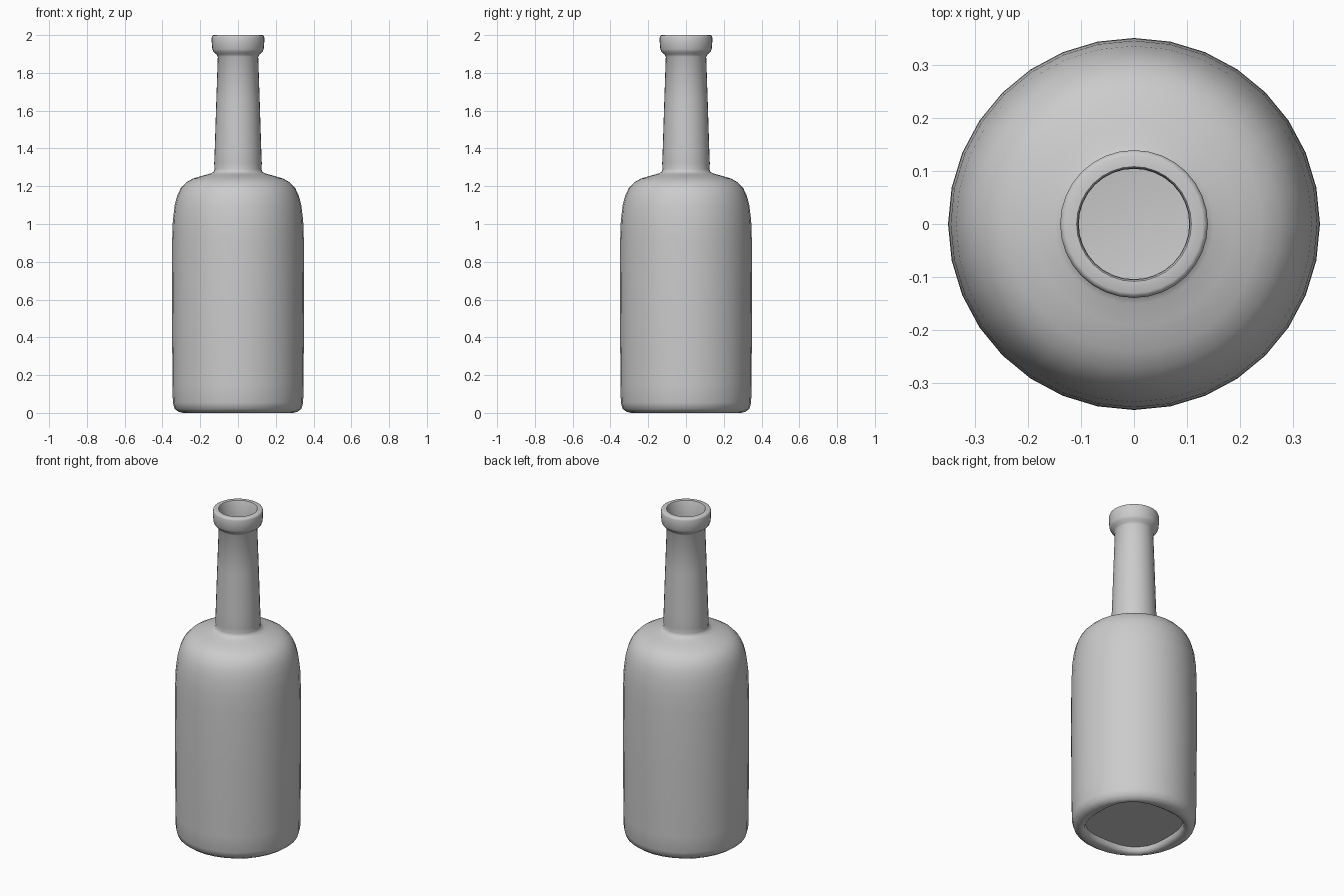
import bpy, bmesh, math

SEG = 32

# Each ring: (radius, height, squareness 0..1)
outer = [
    # recessed base
    (0.245, 0.035, 1), (0.25, 0.012, 1), (0.265, 0.003, 0.8), (0.29, 0.0, 0.4), (0.315, 0.006, 0),
    (0.336, 0.022, 0), (0.345, 0.055, 0),
    # body and shoulder
    (0.347, 0.15, 0), (0.35, 0.6, 0), (0.349, 0.9, 0), (0.345, 1.02, 0), (0.335, 1.1, 0),
    (0.322, 1.15, 0), (0.303, 1.19, 0), (0.275, 1.22, 0), (0.24, 1.24, 0),
    (0.19, 1.255, 0), (0.15, 1.266, 0), (0.13, 1.275, 0),
    # neck
    (0.124, 1.29, 0), (0.126, 1.32, 0), (0.123, 1.4, 0), (0.115, 1.65, 0), (0.107, 1.885, 0),
    # lip
    (0.114, 1.898, 0), (0.129, 1.91, 0), (0.136, 1.925, 0), (0.139, 1.96, 0),
    (0.139, 1.988, 0), (0.136, 1.997, 0), (0.13, 2.0, 0), (0.108, 2.0, 0),
]
# thin inner wall, running back down to the floor
inner = [
    (0.105, 1.995, 0), (0.104, 1.88, 0), (0.111, 1.65, 0), (0.119, 1.4, 0), (0.121, 1.27, 0),
    (0.19, 1.248, 0), (0.24, 1.232, 0), (0.27, 1.212, 0), (0.297, 1.185, 0),
    (0.329, 1.1, 0), (0.342, 0.95, 0), (0.344, 0.6, 0), (0.34, 0.06, 0), (0.31, 0.042, 0),
]


def ring(bm, r, z, sq):
    verts = []
    for i in range(SEG):
        a = 2 * math.pi * i / SEG
        c, s = math.cos(a), math.sin(a)
        p = 2 + sq * 0.8
        k = r / (abs(c) ** p + abs(s) ** p) ** (1 / p)
        verts.append(bm.verts.new((k * c, k * s, z)))
    return verts


# Bottle shell, lofted through the rings
bm = bmesh.new()
rings = [ring(bm, *p) for p in outer + inner]
for lo, hi in zip(rings, rings[1:]):
    for i in range(SEG):
        j = (i + 1) % SEG
        bm.faces.new((lo[i], lo[j], hi[j], hi[i]))
bm.faces.new(rings[0])
bm.faces.new(rings[-1])
bmesh.ops.recalc_face_normals(bm, faces=bm.faces)
mesh = bpy.data.meshes.new("bottle")
bm.to_mesh(mesh)
bm.free()
bottle = bpy.data.objects.new("bottle", mesh)
bpy.context.collection.objects.link(bottle)

bpy.context.view_layer.objects.active = bottle
bottle.select_set(True)
bpy.ops.object.shade_smooth_by_angle(angle=math.radians(50))
